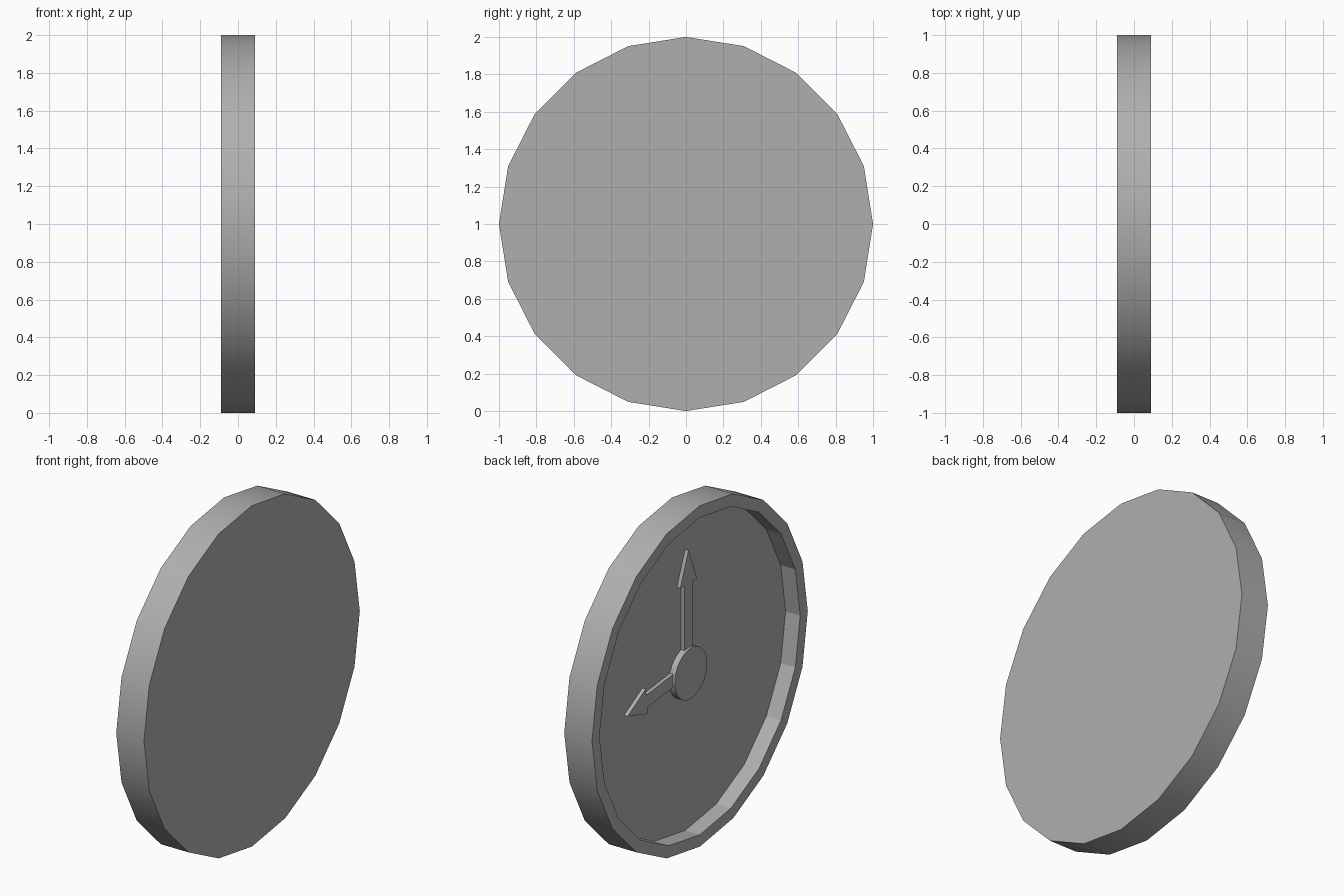
import bpy, bmesh, math
from mathutils import Matrix, Vector

cube = bpy.data.objects.get("Cube")
if cube:
    bpy.data.objects.remove(cube, do_unlink=True)

GREY = (0.43, 0.43, 0.43, 1)
grey = bpy.data.materials.new("plain grey")
grey.use_nodes = True
grey.diffuse_color = GREY
grey.node_tree.nodes["Principled BSDF"].inputs["Base Color"].default_value = GREY

CENTRE = Vector((0, 0, 1))   # middle of the clock
FLOOR = 0.005                # x of the recessed dial


def finish(name, bm):
    """Mark sharp edges and turn the bmesh into an object."""
    bmesh.ops.recalc_face_normals(bm, faces=bm.faces[:])
    for e in bm.edges:
        e.smooth = e.calc_face_angle(0) < math.radians(30)
    mesh = bpy.data.meshes.new(name)
    bm.to_mesh(mesh)
    bm.free()
    mesh.materials.append(grey)
    obj = bpy.data.objects.new(name, mesh)
    obj.location = CENTRE
    bpy.context.collection.objects.link(obj)
    return obj


def disc(radius, x0, x1):
    """Twenty-sided disc along x with a smooth rim."""
    bm = bmesh.new()
    place = Matrix.Translation(((x0 + x1) / 2, 0, 0)) @ Matrix.Rotation(math.pi / 2, 4, "Y")
    bmesh.ops.create_cone(bm, cap_ends=True, segments=20, radius1=radius,
                          radius2=radius, depth=x1 - x0, matrix=place)
    bm.normal_update()
    for f in bm.faces:
        f.smooth = abs(f.normal.x) < 0.5
    return bm


def hand(name, tip, neck, angle, lift):
    """Flat arrow from the hub, pointing up before it is turned towards +y."""
    shaft, barb = 0.038, 0.077
    half = [(shaft, 0), (shaft, neck), (barb, neck)]
    outline = half + [(0, tip)] + [(-y, z) for y, z in reversed(half)]
    bm = bmesh.new()
    place = Matrix.Translation((FLOOR, 0, lift)) @ Matrix.Rotation(-angle, 4, "X")
    face = bm.faces.new([bm.verts.new(place @ Vector((0, y, z))) for y, z in outline])
    top = bmesh.ops.extrude_face_region(bm, geom=[face])["geom"]
    bmesh.ops.translate(bm, vec=(-0.022, 0, 0),
                        verts=[v for v in top if isinstance(v, bmesh.types.BMVert)])
    return finish(name, bm)


# Case: disc with a recessed dial on the -x side
case = disc(1, -0.09, 0.09)
dial = min(case.faces, key=lambda f: f.normal.x)
bmesh.ops.inset_region(case, faces=[dial], thickness=0.069, use_even_offset=True)
dial = bmesh.ops.extrude_discrete_faces(case, faces=[dial])["faces"][0]
bmesh.ops.translate(case, vec=(FLOOR + 0.09, 0, 0), verts=dial.verts[:])
for edge in dial.edges:
    for f in edge.link_faces:
        f.smooth = False
finish("clock_case", case)

# Hub and hands
finish("hub", disc(0.15, FLOOR - 0.037, FLOOR))
hand("minute_hand", 0.72, 0.525, 0, 0)
hand("hour_hand", 0.57, 0.39, math.radians(96.3), 0.023)
